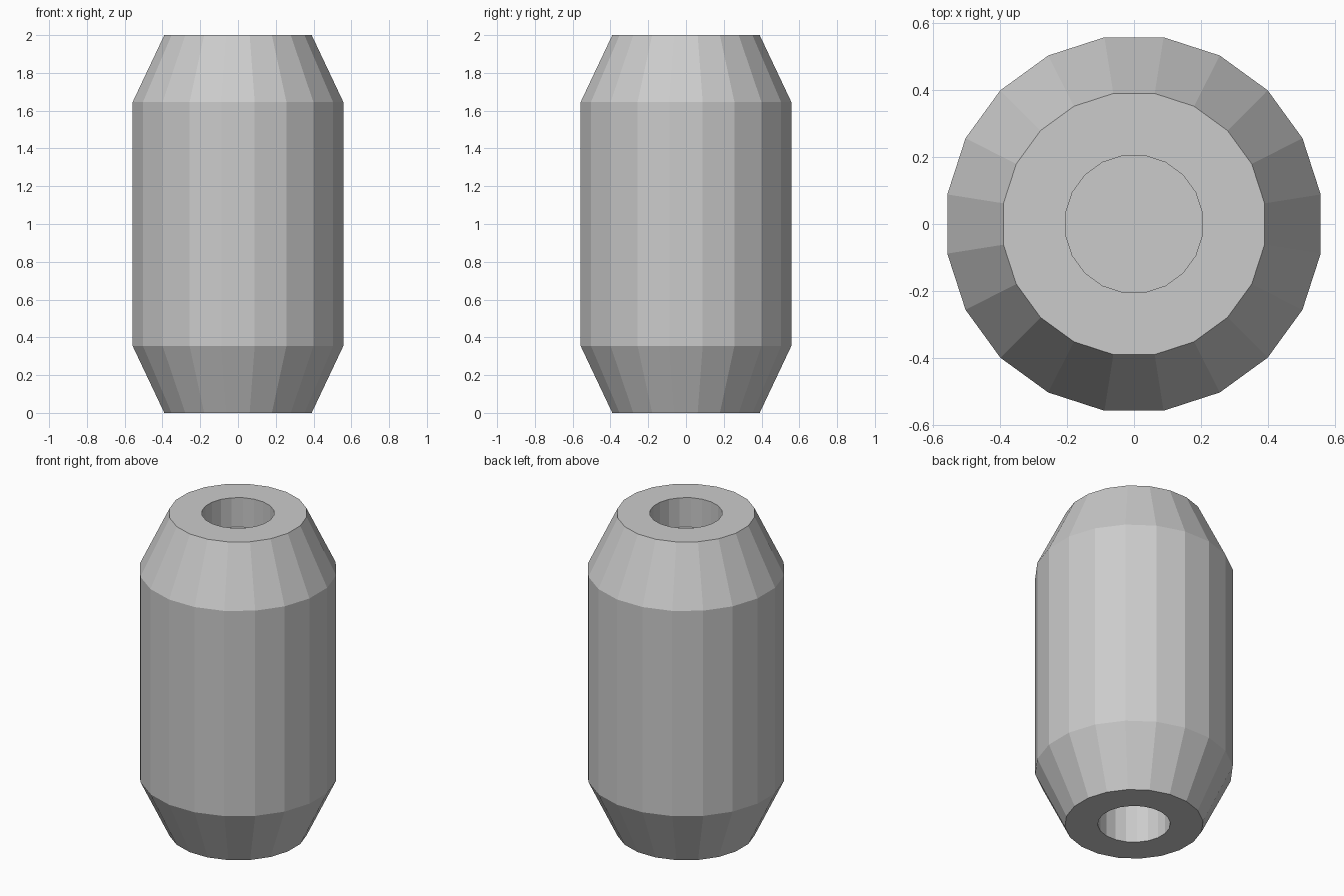
import bpy, bmesh, math

if "Cube" in bpy.data.objects:
    bpy.data.objects.remove(bpy.data.objects["Cube"])

SIDES = 20
# (radius, height) from the bottom recess floor, round the outside, to the top recess floor
PROFILE = [(0.207, 0.25), (0.207, 0), (0.395, 0), (0.565, 0.355),
           (0.565, 1.645), (0.395, 2), (0.207, 2), (0.207, 1.815)]


def ring(bm, radius, z):
    angles = [math.radians(9) + math.tau * i / SIDES for i in range(SIDES)]
    return [bm.verts.new((radius * math.cos(a), radius * math.sin(a), z)) for a in angles]


# barrel with tapered ends and a blind round recess at each end
bm = bmesh.new()
rings = [ring(bm, r, z) for r, z in PROFILE]
for low, high in zip(rings, rings[1:]):
    for i in range(SIDES):
        j = (i + 1) % SIDES
        bm.faces.new((low[i], low[j], high[j], high[i]))
bm.faces.new(rings[0][::-1])
bm.faces.new(rings[-1])
bmesh.ops.recalc_face_normals(bm, faces=bm.faces)

mesh = bpy.data.meshes.new("barrel_body")
bm.to_mesh(mesh)
bm.free()
bpy.context.collection.objects.link(bpy.data.objects.new("barrel_body", mesh))
